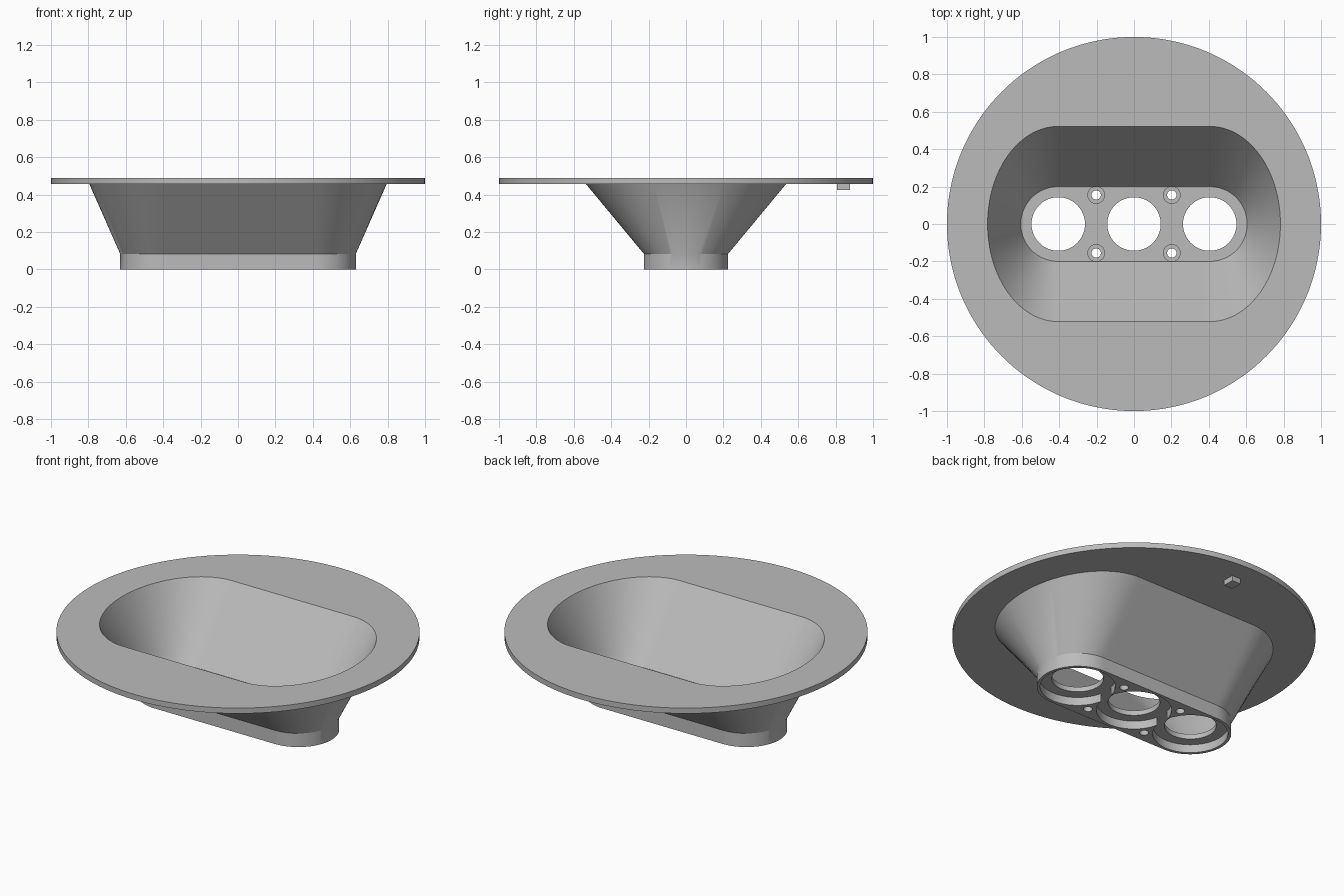
import bpy
import bmesh
from math import pi, cos, sin

if "Cube" in bpy.data.objects:
    bpy.data.objects.remove(bpy.data.objects["Cube"], do_unlink=True)

# Single grey plastic
GREY = (0.5, 0.5, 0.5, 1.0)
grey = bpy.data.materials.new("grey plastic")
grey.use_nodes = True
grey.diffuse_color = GREY
grey.node_tree.nodes["Principled BSDF"].inputs["Base Color"].default_value = GREY

ARC = 48          # segments per rounded end
SIDE = 24         # segments per straight side
SPACING = 0.405   # distance between the three openings


def add_object(name, bm):
    bmesh.ops.recalc_face_normals(bm, faces=bm.faces)
    mesh = bpy.data.meshes.new(name)
    bm.to_mesh(mesh)
    bm.free()
    mesh.materials.append(grey)
    obj = bpy.data.objects.new(name, mesh)
    bpy.context.collection.objects.link(obj)
    return obj


def slot_ring(bm, end, depth, z):
    """Slot outline whose ends are half ellipses reaching out by `end`."""
    pts = []
    for s in (1, -1):
        for i in range(ARC):
            a = -pi / 2 + pi * i / ARC
            pts.append((s * (SPACING + end * cos(a)), s * depth * sin(a)))
        for i in range(SIDE):
            pts.append((s * SPACING * (1 - 2 * i / SIDE), s * depth))
    return [bm.verts.new((x, y, z)) for x, y in pts]


def disc_ring(bm, radius, z):
    n = 2 * (ARC + SIDE)
    start = -pi / 2 + pi * SIDE / n
    return [bm.verts.new((radius * cos(start + 2 * pi * i / n),
                          radius * sin(start + 2 * pi * i / n), z)) for i in range(n)]


def cylinder(x, y, radius, z0, z1):
    bm = bmesh.new()
    bmesh.ops.create_cone(bm, cap_ends=True, segments=64, radius1=radius,
                          radius2=radius, depth=z1 - z0)
    bmesh.ops.translate(bm, verts=bm.verts, vec=(x, y, (z0 + z1) / 2))
    return add_object("hole_cutter", bm)


# Funnel housing with round flange, as one closed skin from base to floor
bm = bmesh.new()
rings = [
    slot_ring(bm, 0.225, 0.225, 0),
    slot_ring(bm, 0.225, 0.225, 0.083),
    slot_ring(bm, 0.39, 0.535, 0.457),
    disc_ring(bm, 1, 0.457),
    disc_ring(bm, 1, 0.49),
    slot_ring(bm, 0.378, 0.522, 0.49),
    slot_ring(bm, 0.2, 0.2, 0.08),
]
for low, high in zip(rings, rings[1:]):
    for i in range(len(low)):
        j = (i + 1) % len(low)
        bm.faces.new((low[i], low[j], high[j], high[i]))
bm.faces.new(rings[0])
bm.faces.new(rings[-1])
housing = add_object("funnel_housing", bm)

# Three stepped openings, wider underneath
cutters = []
for k in (-1, 0, 1):
    cutters.append(cylinder(k * SPACING, 0, 0.207, -0.1, 0.05))
    cutters.append(cylinder(k * SPACING, 0, 0.143, -0.1, 0.2))

# Four screw holes with recessed heads
for x in (-0.202, 0.202):
    for y in (-0.155, 0.155):
        cutters.append(cylinder(x, y, 0.025, -0.1, 0.2))
        cutters.append(cylinder(x, y, 0.045, 0.06, 0.12))

bpy.context.view_layer.objects.active = housing
housing.select_set(True)
for cutter in cutters:
    mod = housing.modifiers.new("cut", "BOOLEAN")
    mod.operation = "DIFFERENCE"
    mod.solver = "EXACT"
    mod.object = cutter
    bpy.ops.object.modifier_apply(modifier=mod.name)
    bpy.data.objects.remove(cutter, do_unlink=True)
bpy.ops.object.shade_smooth_by_angle(angle=pi / 7)

# Locating tab under the back of the flange
bm = bmesh.new()
bmesh.ops.create_cube(bm, size=1)
bmesh.ops.scale(bm, verts=bm.verts, vec=(0.06, 0.07, 0.035))
bmesh.ops.translate(bm, verts=bm.verts, vec=(0, 0.843, 0.443))
add_object("locating_tab", bm)
